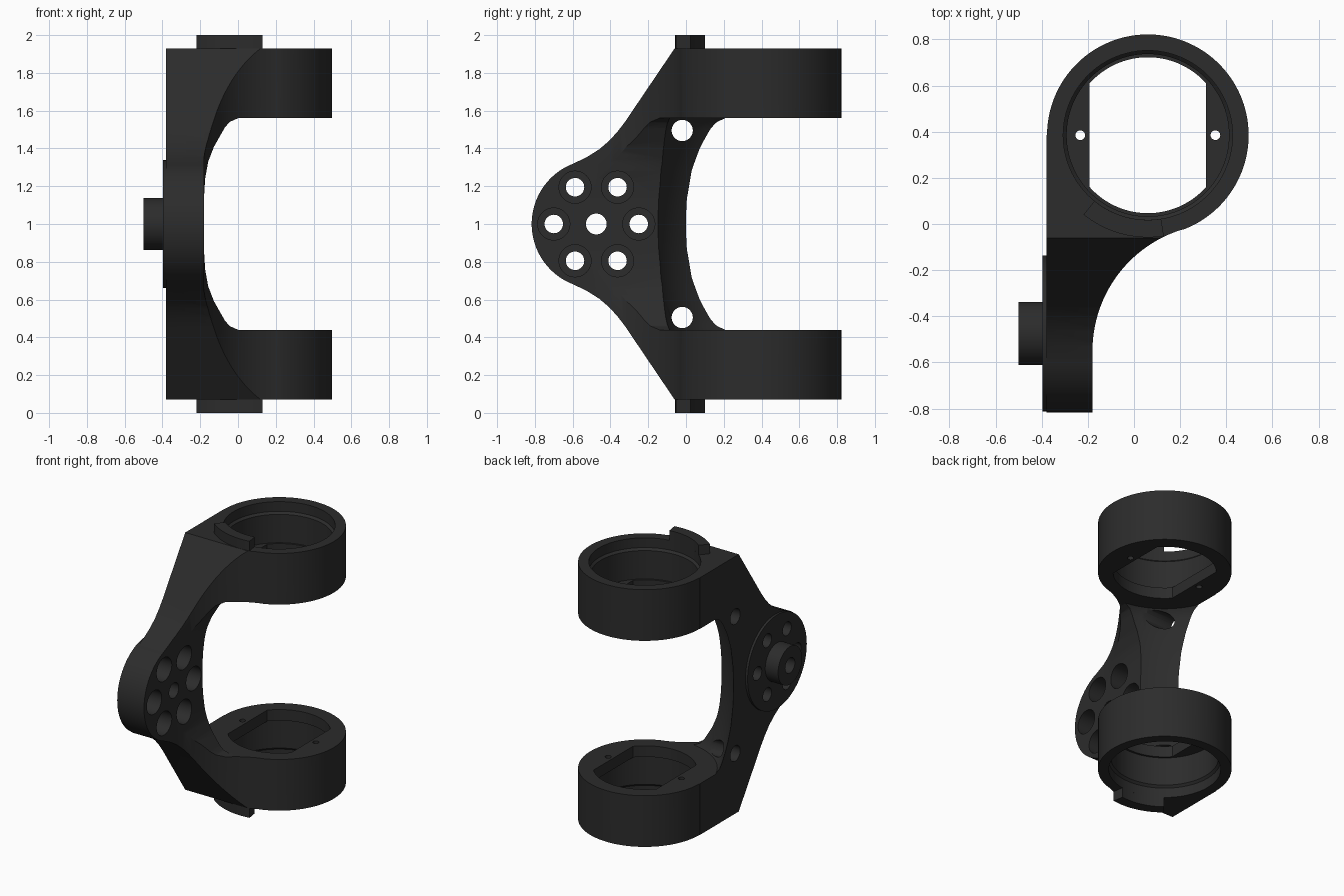
import bpy, bmesh
from math import sin, cos, radians, sqrt, pi, atan2
from mathutils import Matrix, Vector

default = bpy.data.objects.get("Cube")
if default:
    bpy.data.objects.remove(default, do_unlink=True)

RX, RY, R = 0.06, 0.385, 0.437       # ring axis and outer radius
HY, HZ = -0.475, 1.0                 # hub centre on the plate
X0, X1 = -0.38, -0.18                # plate faces
TOP, INNER = 1.93, 1.56              # upper ring ends

black = bpy.data.materials.new("black_metal")
black.use_nodes = True
black.diffuse_color = (0.025, 0.025, 0.025, 1)
black.node_tree.nodes["Principled BSDF"].inputs["Base Color"].default_value = black.diffuse_color


def arc(cx, cy, r, a0, a1, n=48):
    angles = [radians(a0 + (a1 - a0) * i / n) for i in range(n + 1)]
    return [(cx + r * cos(a), cy + r * sin(a)) for a in angles]


def circle(cx, cy, r, n=64):
    return arc(cx, cy, r, 0, 360, n)[:-1]


def flip(points):
    """Mirror a profile's second coordinate about mid height."""
    return [(u, 2 * HZ - v) for u, v in reversed(points)]


def finish(name, bm):
    bmesh.ops.recalc_face_normals(bm, faces=bm.faces)
    mesh = bpy.data.meshes.new(name)
    bm.to_mesh(mesh)
    bm.free()
    mesh.materials.append(black)
    ob = bpy.data.objects.new(name, mesh)
    bpy.context.collection.objects.link(ob)
    return ob


def prism(name, points, axis, lo, hi):
    """Extrude a flat outline along one axis."""
    place = {"X": lambda u, v: (lo, u, v), "Y": lambda u, v: (u, lo, v), "Z": lambda u, v: (u, v, lo)}[axis]
    bm = bmesh.new()
    face = bm.faces.new([bm.verts.new(place(u, v)) for u, v in points])
    out = bmesh.ops.extrude_face_region(bm, geom=[face])
    shift = Vector([hi - lo if a == axis else 0 for a in "XYZ"])
    bmesh.ops.translate(bm, vec=shift, verts=[g for g in out["geom"] if isinstance(g, bmesh.types.BMVert)])
    return finish(name, bm)


def lathe(name, profile):
    """Revolve (radius, z) points about the ring axis."""
    bm = bmesh.new()
    verts = [bm.verts.new((RX + r, RY, z)) for r, z in profile]
    edges = [bm.edges.new(pair) for pair in zip(verts, verts[1:])]
    bmesh.ops.spin(bm, geom=verts + edges, cent=(RX, RY, 0), axis=(0, 0, 1), angle=2 * pi, steps=96)
    bmesh.ops.remove_doubles(bm, verts=bm.verts, dist=1e-5)
    return finish(name, bm)


def combine(ob, tool, operation="DIFFERENCE"):
    mod = ob.modifiers.new("combine", "BOOLEAN")
    mod.operation, mod.object, mod.solver = operation, tool, "EXACT"
    bpy.context.view_layer.objects.active = ob
    bpy.ops.object.modifier_apply(modifier=mod.name)
    bpy.data.objects.remove(tool, do_unlink=True)


# Plan outline: plate, concave blend, round ring
blend_r, blend_y = 0.55, -0.55
blend_x = X1 + blend_r
meet = atan2(blend_y - RY, blend_x - RX) * 180 / pi
plan = [(X0, -0.9), (X1, -0.9)]
plan += arc(blend_x, blend_y, blend_r, 180, meet + 180, 40)
plan += arc(RX, RY, R, meet, 180, 90)[1:]
plan += [(X0, RY)]
bracket = prism("bracket", plan, "Z", 2 * HZ - TOP, TOP)

# Side outline: sloping arms running into the round hub
hub = arc(HY, HZ, 0.342, 111, 180, 30)
arm = [(1, 2.1), (0.055, 2.1), (-0.06, TOP), (-0.32, 1.545), (-0.36, 1.492), (-0.405, 1.442),
       (-0.46, 1.395), (-0.525, 1.354)]
side = arm + hub
combine(bracket, prism("side_outline", side + flip(side)[1:], "X", -1, 1), "INTERSECT")

# Opening between the rings: a flared prism and a barrel about the ring axis
gap = [(X1, 1.14), (-0.174, 1.24), (-0.158, 1.33), (-0.127, 1.41), (-0.07, 1.51), (-0.045, 1.54), (0, INNER)]
combine(bracket, prism("gap_cutter", [(1, 2 * HZ - INNER)] + flip(gap) + gap + [(1, INNER)], "Y", -1.5, 1.5))
barrel = [(0.585, 1.04), (0.582, 1.13), (0.566, 1.28), (0.54, 1.4), (0.51, 1.5), (0.496, 1.535), (0.475, INNER)]
combine(bracket, lathe("barrel_cutter", [(0, 2 * HZ - INNER)] + flip(barrel) + barrel + [(0, INNER)]))

# Ring bores: stepped pocket, flat-sided opening, two pin holes
pocket = [(0, 2.1), (0.367, 2.1), (0.367, 1.86), (0.352, 1.845), (0.352, 1.64), (0, 1.64)]
flat, bore = 0.253, 0.338
corner = atan2(sqrt(bore ** 2 - flat ** 2), flat) * 180 / pi
opening = arc(RX, RY, bore, corner, 180 - corner) + arc(RX, RY, bore, 180 + corner, 360 - corner)
for upper in (True, False):
    combine(bracket, lathe("pocket_cutter", pocket if upper else flip(pocket)))
    lo, hi = (1.5, 1.7) if upper else (0.3, 0.5)
    combine(bracket, prism("opening_cutter", opening, "Z", lo, hi))
    for s in (-1, 1):
        combine(bracket, prism("pin_cutter", circle(RX + s * 0.293, RY, 0.021, 24), "Z", lo, hi))

# Raised pad and boss on the outer face
combine(bracket, prism("hub_pad", circle(HY, HZ, 0.338, 96), "X", -0.397, -0.3), "UNION")
combine(bracket, prism("hub_boss", circle(HY, HZ, 0.137), "X", -0.5, -0.3), "UNION")

# Hub holes: centre hole and six counterbored bolt holes
combine(bracket, prism("centre_cutter", circle(HY, HZ, 0.055), "X", -1, 0))
for i in range(6):
    a = i * pi / 3
    y, z = HY + 0.225 * cos(a), HZ + 0.225 * sin(a)
    combine(bracket, prism("bolt_cutter", circle(y, z, 0.049, 40), "X", -1, -0.2))
    combine(bracket, prism("counterbore_cutter", circle(y, z, 0.085, 48), "X", -0.3, 0))

# Cable holes through the arms
for z in (1.495, 2 * HZ - 1.495):
    combine(bracket, prism("cable_cutter", circle(-0.02, z, 0.056, 48), "X", -1, 1))

# Curved stop tabs on the outer ring ends
tab = arc(RX, RY, 0.443, -129, -81, 24) + arc(RX, RY, 0.367, -81, -129, 24)
for name, lo, hi in (("upper_stop_tab", TOP - 0.01, 2), ("lower_stop_tab", 0, 2 * HZ - TOP + 0.01)):
    prism(name, tab, "Z", lo, hi)

# Shade the curves smooth, keep edges sharp
for name in ("bracket", "upper_stop_tab", "lower_stop_tab"):
    ob = bpy.data.objects[name]
    bpy.ops.object.select_all(action="DESELECT")
    ob.select_set(True)
    bpy.context.view_layer.objects.active = ob
    bpy.ops.object.shade_smooth_by_angle(angle=radians(30))
